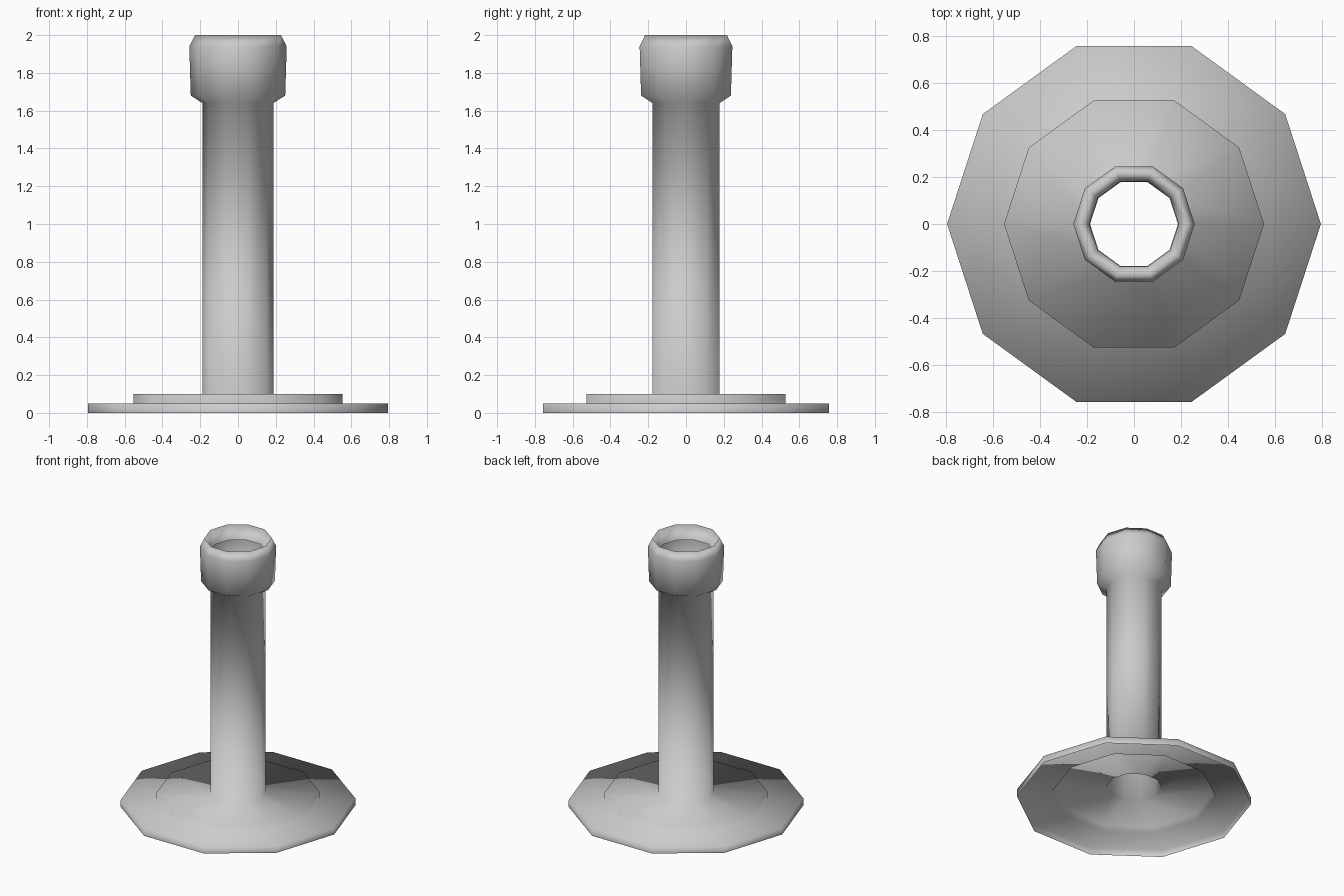
import bpy, bmesh, math

if "Cube" in bpy.data.objects:
    bpy.data.objects.remove(bpy.data.objects["Cube"])

SIDES = 10


def lathe(name, profile):
    """Revolve an open (radius, height) profile into a smooth-shaded shell."""
    bm = bmesh.new()
    rings = []
    for r, z in profile:
        rings.append([bm.verts.new((r * math.cos(2 * math.pi * i / SIDES),
                                    r * math.sin(2 * math.pi * i / SIDES), z))
                      for i in range(SIDES)])
    for low, high in zip(rings, rings[1:]):
        for i in range(SIDES):
            j = (i + 1) % SIDES
            face = bm.faces.new((low[i], low[j], high[j], high[i]))
            face.smooth = True
    mesh = bpy.data.meshes.new(name)
    bm.to_mesh(mesh)
    bm.free()
    obj = bpy.data.objects.new(name, mesh)
    bpy.context.collection.objects.link(obj)
    return obj


# Stepped foot, open underneath
foot = [(0.795, 0.0), (0.795, 0.05), (0.553, 0.05), (0.553, 0.10)]
# Hollow column
column = [(0.187, 0.10), (0.187, 1.64)]
# Collar with rounded rim and a short inner lip, open in the middle
collar = [(0.25, 1.68), (0.258, 1.94), (0.228, 2.0), (0.19, 1.90)]

# One continuous shell, so shading blends from foot to column to collar
lathe("hollow_pedestal_post", foot + column + collar)
